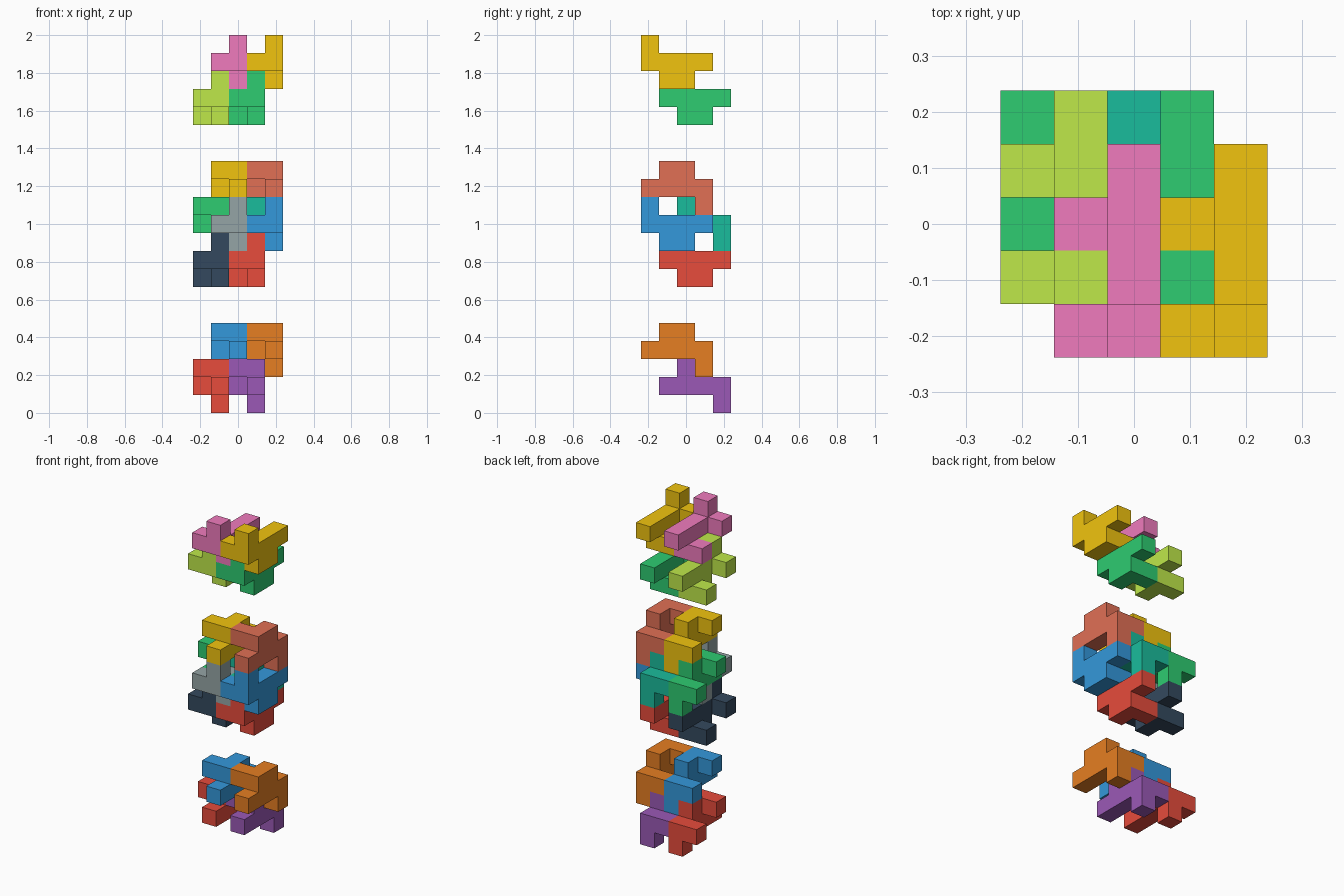
import bpy, bmesh
from math import radians
from collections import Counter
from mathutils import Matrix, Vector

if "Cube" in bpy.data.objects:
    bpy.data.objects.remove(bpy.data.objects["Cube"])

U = 2 / 21  # edge of one cubic cell

# One puzzle piece: bar of four along y, two cells under its middle,
# one cell on its front end, two cells on its left side
PIECE = ([(0, y, 0) for y in range(4)] +
         [(0, 1, -1), (0, 2, -1), (0, 0, 1), (-1, 0, 0), (-1, 2, -1)])
# The same piece turned half a revolution about x
TURNED = [(x, 3 - y, -z) for x, y, z in PIECE]


def colour(hex_code):
    def linear(c):
        return c / 12.92 if c <= 0.04045 else ((c + 0.055) / 1.055) ** 2.4
    return [linear(int(hex_code[i:i + 2], 16) / 255) for i in (0, 2, 4)] + [1]


def face_key(face):
    return tuple(round(c / U * 2) for c in face.calc_center_median())


def build_piece(name, cells, at, hex_code):
    bm = bmesh.new()
    for cell in cells:
        x, y, z = Vector(cell) + Vector(at)
        centre = Vector((x - 2, y - 2, z + 0.5)) * U
        bmesh.ops.create_cube(bm, size=U, matrix=Matrix.Translation(centre))
    # drop the walls between touching cells, then weld and flatten
    count = Counter(face_key(f) for f in bm.faces)
    inner = [f for f in bm.faces if count[face_key(f)] > 1]
    bmesh.ops.delete(bm, geom=inner, context='FACES')
    bmesh.ops.remove_doubles(bm, verts=bm.verts[:], dist=U * 0.01)
    bmesh.ops.dissolve_limit(bm, angle_limit=radians(1),
                             verts=bm.verts[:], edges=bm.edges[:])
    mesh = bpy.data.meshes.new(name)
    bm.to_mesh(mesh)
    bm.free()
    mat = bpy.data.materials.new(name + "_colour")
    mat.diffuse_color = colour(hex_code)
    mat.use_nodes = True
    mat.node_tree.nodes["Principled BSDF"].inputs["Base Color"].default_value = mat.diffuse_color
    mesh.materials.append(mat)
    bpy.context.collection.objects.link(bpy.data.objects.new(name, mesh))


# Each layer holds two pieces on the right/centre and two set back one cell
def build_layer(name, cells, z_front, z_back, colours):
    spots = [("right_front", (4, 0, z_front)), ("left_front", (2, 0, z_front)),
             ("right_back", (3, 1, z_back)), ("left_back", (1, 1, z_back))]
    for (spot, at), hex_code in zip(spots, colours):
        build_piece(f"{name}_{spot}_piece", cells, at, hex_code)


# Bottom, middle (two interlocked layers) and top groups
build_layer("bottom", TURNED, 3, 1, ("e67e22", "3498db", "9b59b6", "e74c3c"))
build_layer("middle_lower", PIECE, 10, 8, ("3498db", "95a5a6", "e74c3c", "34495e"))
build_layer("middle_upper", TURNED, 12, 10, ("e17055", "f1c40f", "1abc9c", "2ecc71"))
build_layer("top", PIECE, 19, 17, ("f1c40f", "f07bbd", "2ecc71", "bfe84a"))
